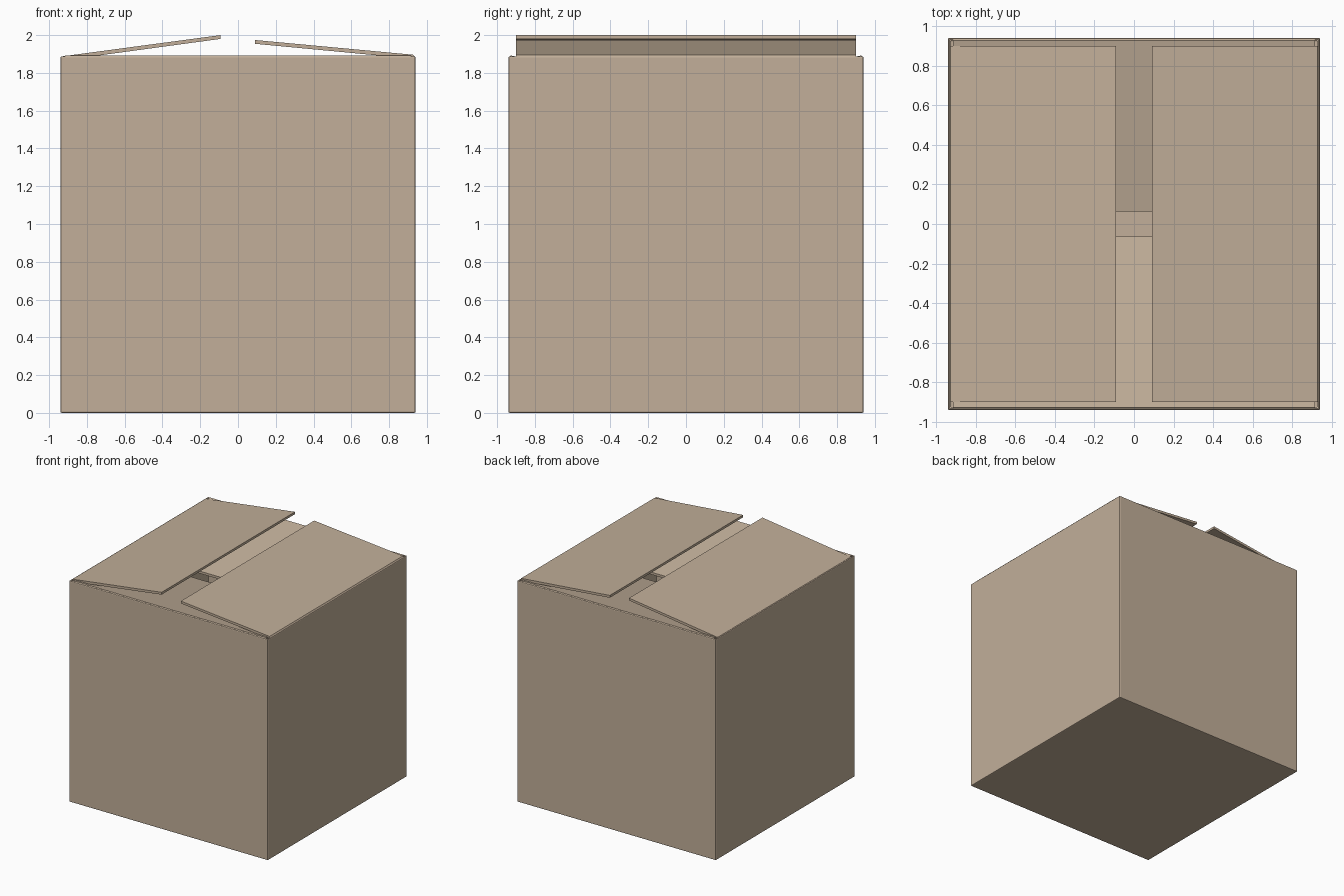
import bpy, bmesh
from mathutils import Matrix
from math import radians

if "Cube" in bpy.data.objects:
    bpy.data.objects.remove(bpy.data.objects["Cube"])

W = 0.94      # half width of the box
H = 1.888     # height of the walls
T = 0.02      # cardboard thickness

card = bpy.data.materials.new("cardboard")
card.diffuse_color = (0.54, 0.43, 0.32, 1)
card.use_nodes = True
card.node_tree.nodes["Principled BSDF"].inputs["Base Color"].default_value = card.diffuse_color


def finish(bm, name):
    bmesh.ops.recalc_face_normals(bm, faces=bm.faces)
    me = bpy.data.meshes.new(name)
    bm.to_mesh(me)
    bm.free()
    ob = bpy.data.objects.new(name, me)
    bpy.context.collection.objects.link(ob)
    me.materials.append(card)
    return ob


def bevel(ob, width):
    mod = ob.modifiers.new("rounded_edges", "BEVEL")
    mod.width = width
    mod.segments = 2
    mod.limit_method = 'ANGLE'
    mod.angle_limit = radians(40)


# Open-topped box with thin walls
bm = bmesh.new()
bmesh.ops.create_cube(bm, size=1)
bmesh.ops.scale(bm, vec=(2 * W, 2 * W, H), verts=bm.verts)
bmesh.ops.translate(bm, vec=(0, 0, H / 2), verts=bm.verts)
top = [f for f in bm.faces if f.normal.z > 0.9]
bmesh.ops.delete(bm, geom=top, context='FACES_ONLY')
body = finish(bm, "box_body")
shell = body.modifiers.new("wall_thickness", "SOLIDIFY")
shell.thickness = T
shell.offset = -1
bevel(body, 0.008)


def flap(name, hinge, tip, half_len, angle):
    """Folded sheet: hinge and tip are (distance from centre, height) of its top."""
    (u0, z0), (u1, z1) = hinge, tip
    profile = [(W - 0.002, z0 - 0.014), (u0, z0), (u1, z1),
               (u1, z1 - T), (W - T - 0.005, z0 - T)]
    bm = bmesh.new()
    face = bm.faces.new([bm.verts.new((u, -half_len, z)) for u, z in profile])
    ext = bmesh.ops.extrude_face_region(bm, geom=[face])
    moved = [g for g in ext["geom"] if isinstance(g, bmesh.types.BMVert)]
    bmesh.ops.translate(bm, vec=(0, 2 * half_len, 0), verts=moved)
    bm.transform(Matrix.Rotation(radians(angle), 4, 'Z'))
    return finish(bm, name)


# Outer flaps, sprung slightly open
flap("right_flap", (0.928, 1.896), (0.09, 1.974), 0.90, 0)
flap("left_flap", (0.928, 1.888), (0.092, 2.0), 0.90, 180)

# Inner flaps, sagging into the box
for name, angle in (("back_inner_flap", 90), ("front_inner_flap", -90)):
    flap(name, (0.928, 1.892), (0.062, 1.73), 0.915, angle)
